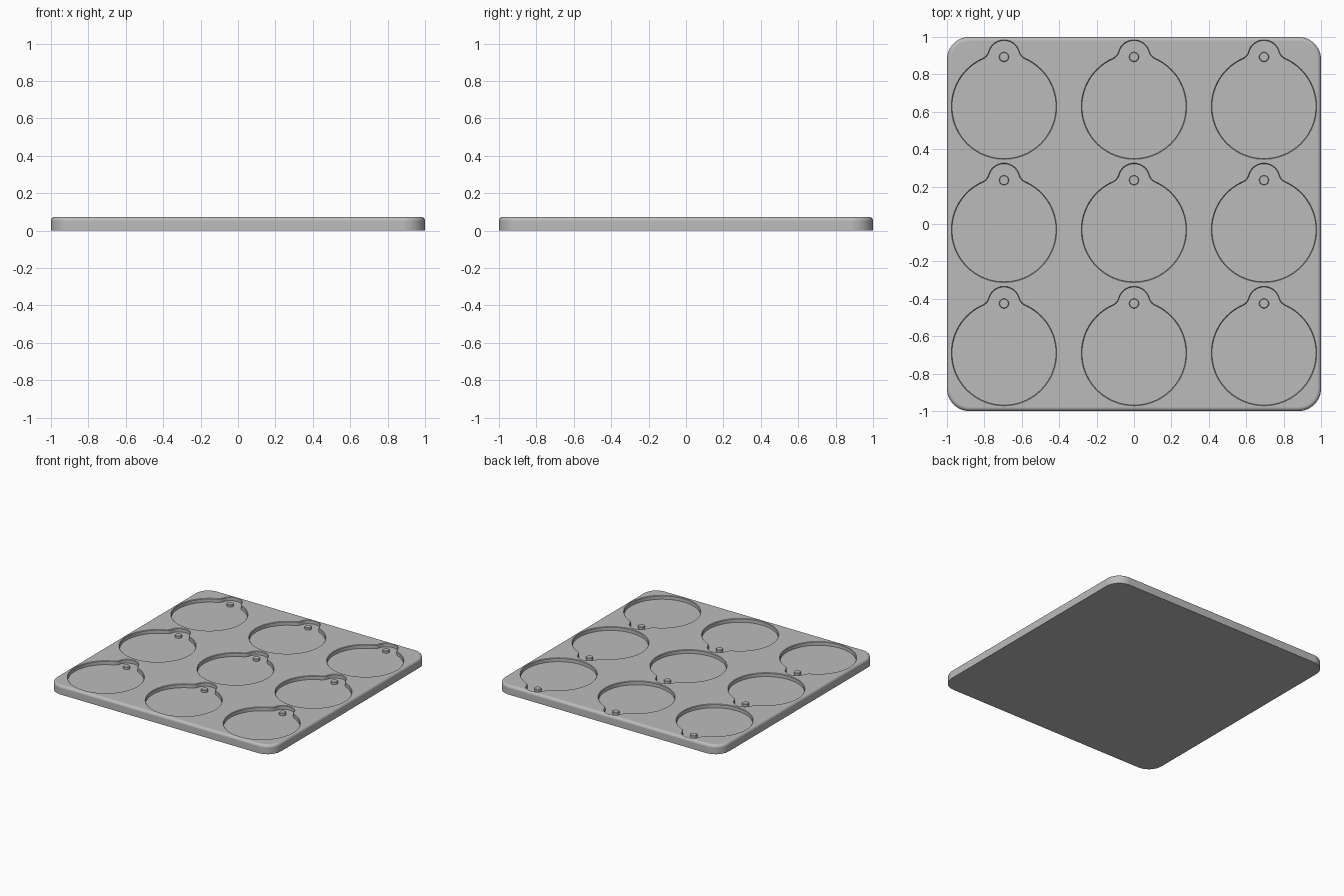
import bpy, bmesh, math

if "Cube" in bpy.data.objects:
    bpy.data.objects.remove(bpy.data.objects["Cube"])

H, CORNER, FILLET = 0.073, 0.12, 0.022      # tray height, plan corner, top edge rounding
FLOOR = H - 0.03                            # pocket floor level
R_DISC, R_TAB, R_NECK = 0.278, 0.082, 0.06  # pocket outline radii
TAB_Y = 0.271                               # tab centre above the disc centre
CENTRES = [(x, y) for x in (-0.695, 0, 0.695) for y in (0.628, -0.031, -0.69)]

grey = bpy.data.materials.new("grey plastic")
grey.diffuse_color = (0.5, 0.5, 0.5, 1)
grey.use_nodes = True
grey.node_tree.nodes["Principled BSDF"].inputs["Base Color"].default_value = grey.diffuse_color


def arc(cx, cy, r, a0, a1, n):
    return [(cx + r * math.cos(a0 + (a1 - a0) * i / n),
             cy + r * math.sin(a0 + (a1 - a0) * i / n)) for i in range(n + 1)]


def rounded_square(inset):
    pts, c = [], 1 - CORNER
    for k, (sx, sy) in enumerate(((1, 1), (-1, 1), (-1, -1), (1, -1))):
        a = k * math.pi / 2
        pts += arc(sx * c, sy * c, CORNER - inset, a, a + math.pi / 2, 12)
    return pts


def pocket_outline(grow):
    # disc and tab joined by tangent neck arcs, enlarged by grow
    d1, d2 = R_DISC + R_NECK, R_TAB + R_NECK
    ny = (d1 * d1 - d2 * d2 + TAB_Y ** 2) / (2 * TAB_Y)
    nx = math.sqrt(d1 * d1 - ny * ny)
    a_disc = math.atan2(ny, nx)
    a_tab = math.atan2(ny - TAB_Y, nx)
    right = arc(0, 0, R_DISC + grow, -math.pi / 2, a_disc, 36)
    right += arc(nx, ny, R_NECK - grow, a_disc + math.pi, a_tab + math.pi, 8)[1:]
    right += arc(0, TAB_Y, R_TAB + grow, a_tab, math.pi / 2, 12)[1:]
    return right + [(-x, y) for x, y in reversed(right[1:-1])]


def loft(bm, layers, cx=0, cy=0):
    # closed solid through stacked outlines given as (points, z)
    rings = [[bm.verts.new((cx + x, cy + y, z)) for x, y in pts] for pts, z in layers]
    n = len(rings[0])
    for a, b in zip(rings, rings[1:]):
        for i in range(n):
            j = (i + 1) % n
            bm.faces.new((a[i], a[j], b[j], b[i]))
    bm.faces.new(rings[0][::-1])
    bm.faces.new(rings[-1])


def make(name, bm):
    bmesh.ops.recalc_face_normals(bm, faces=bm.faces)
    me = bpy.data.meshes.new(name)
    bm.to_mesh(me)
    bm.free()
    me.materials.append(grey)
    ob = bpy.data.objects.new(name, me)
    bpy.context.collection.objects.link(ob)
    return ob


def smooth(ob):
    bpy.ops.object.select_all(action='DESELECT')
    ob.select_set(True)
    bpy.context.view_layer.objects.active = ob
    bpy.ops.object.shade_smooth_by_angle(angle=math.radians(30))


# tray slab with rounded corners and rounded top edge
bm = bmesh.new()
layers = [(rounded_square(0), 0)]
for i in range(8):
    t = i / 7 * math.pi / 2
    layers.append((rounded_square(FILLET * (1 - math.cos(t))),
                   H - FILLET + FILLET * math.sin(t)))
loft(bm, layers)
tray = make("tray", bm)

# pocket cutters with a slight chamfer at the rim
bm = bmesh.new()
for cx, cy in CENTRES:
    loft(bm, [(pocket_outline(0), FLOOR), (pocket_outline(0), H - 0.004),
              (pocket_outline(0.004), H), (pocket_outline(0.004), H + 0.02)], cx, cy)
cutter = make("pocket_cutter", bm)
cutter.hide_render = True

mod = tray.modifiers.new("pockets", 'BOOLEAN')
mod.operation, mod.solver, mod.object = 'DIFFERENCE', 'EXACT', cutter
bpy.context.view_layer.objects.active = tray
bpy.ops.object.modifier_apply(modifier=mod.name)
bpy.data.objects.remove(cutter)
smooth(tray)
wn = tray.modifiers.new("even shading", 'WEIGHTED_NORMAL')
wn.keep_sharp = True

# locating pegs, one in each tab
bm = bmesh.new()
for cx, cy in CENTRES:
    loft(bm, [(arc(0, 0, r, 0, 2 * math.pi * 23 / 24, 23), z) for r, z in
              ((0.026, FLOOR - 0.005), (0.026, FLOOR + 0.016), (0.023, FLOOR + 0.019))],
         cx, cy + 0.265)
smooth(make("pegs", bm))
